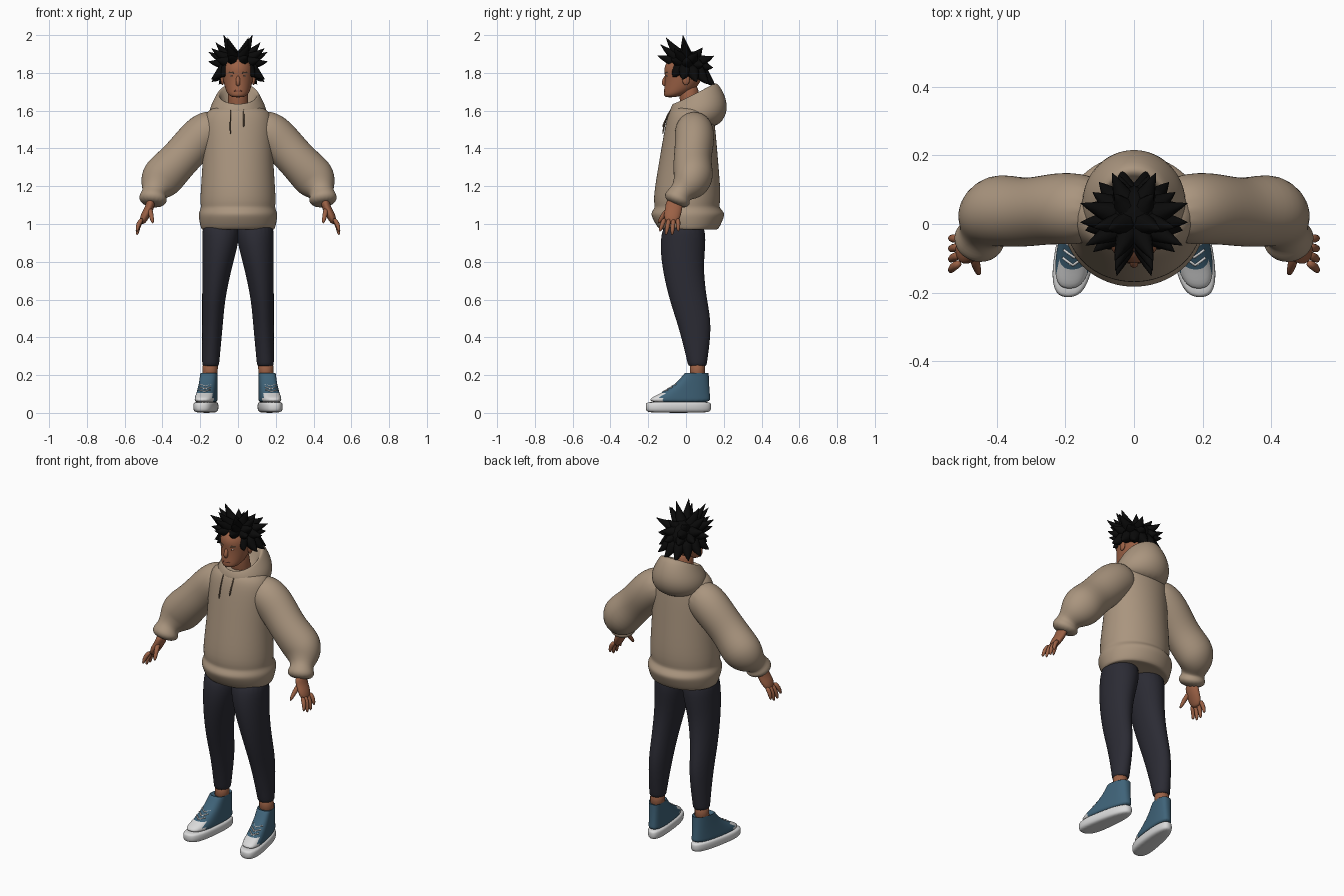
import bpy
import bmesh
import math
import random
from mathutils import Vector, Matrix

random.seed(4)
cube = bpy.data.objects.get("Cube")
if cube:
    bpy.data.objects.remove(cube, do_unlink=True)


def material(name, red, green, blue):
    mat = bpy.data.materials.new(name)
    mat.use_nodes = True
    color = (red, green, blue, 1)
    mat.diffuse_color = color
    mat.node_tree.nodes["Principled BSDF"].inputs["Base Color"].default_value = color
    return mat


TAN = material("tan fabric", .4, .3, .21)
CORD = material("cord brown", .16, .11, .07)
NAVY = material("dark navy", .024, .024, .034)
SKIN = material("skin", .33, .12, .06)
LIP = material("lip", .24, .08, .05)
HAIR = material("black hair", .003, .003, .003)
BLUE = material("canvas blue", .05, .125, .19)
WHITE = material("white rubber", .7, .7, .7)


def finish(name, bm, materials, smooth_levels=0, pair=False):
    """Turn a bmesh into one object, or into a mirrored left and right pair."""
    bmesh.ops.recalc_face_normals(bm, faces=bm.faces)
    for prefix in (("left_", "right_") if pair else ("",)):
        if prefix == "right_":
            bmesh.ops.scale(bm, vec=(-1, 1, 1), verts=bm.verts)
            bmesh.ops.reverse_faces(bm, faces=bm.faces)
        mesh = bpy.data.meshes.new(prefix + name)
        bm.to_mesh(mesh)
        for mat in materials:
            mesh.materials.append(mat)
        for polygon in mesh.polygons:
            polygon.use_smooth = True
        part = bpy.data.objects.new(prefix + name, mesh)
        bpy.context.collection.objects.link(part)
        if smooth_levels:
            modifier = part.modifiers.new("smooth", "SUBSURF")
            modifier.levels = modifier.render_levels = smooth_levels
    bm.free()


def bridge(bm, rings):
    """Bridge a list of point rings and cap both ends."""
    rows = [[bm.verts.new(point) for point in ring] for ring in rings]
    for lower, upper in zip(rows, rows[1:]):
        for i in range(len(lower)):
            bm.faces.new((lower[i - 1], lower[i], upper[i], upper[i - 1]))
    bm.faces.new(rows[0])
    bm.faces.new(rows[-1])


def oval(half_width, front, back, front_z, back_z=None, center_x=0, segments=24):
    """Level or tilted oval running from y = front to y = back."""
    back_z = front_z if back_z is None else back_z
    points = []
    for i in range(segments):
        angle = math.tau * i / segments
        blend = (1 - math.cos(angle)) / 2
        points.append(Vector((center_x + half_width * math.sin(angle),
                              front + (back - front) * blend,
                              front_z + (back_z - front_z) * blend)))
    return points


def shoe_outline(half_width, front, back, z, segments=24):
    """Blunt oval, wider at the toe and splayed outward."""
    points = []
    for i in range(segments):
        angle = math.tau * i / segments
        c, s = (math.copysign(abs(v) ** .75, v) for v in (math.cos(angle), math.sin(angle)))
        y = (front + back) / 2 - c * (back - front) / 2
        points.append(Vector((lace_center(y) + half_width * s * (1 + .15 * c), y, z)))
    return points


def lace_center(y):
    return .16 - .15 * y


def loft(name, mat, rows, pair=False):
    bm = bmesh.new()
    bridge(bm, [oval(*row) for row in rows])
    finish(name, bm, [mat], 2, pair)


def add_tube(bm, path, radii, across=(0, 1, 0), wide=1, segments=12):
    """Tube along a path, widened along the across direction."""
    points = [Vector(point) for point in path]
    last = len(points) - 1
    rings = []
    for i, point in enumerate(points):
        tangent = (points[min(i + 1, last)] - points[max(i - 1, 0)]).normalized()
        side = Vector(across)
        side = (side - tangent * side.dot(tangent)).normalized()
        other = tangent.cross(side)
        angles = [math.tau * k / segments for k in range(segments)]
        rings.append([point + (side * wide * math.cos(a) + other * math.sin(a)) * radii[i]
                      for a in angles])
    bridge(bm, rings)


def tube(name, mat, path, radii, pair=False, smooth_levels=2, **options):
    bm = bmesh.new()
    add_tube(bm, path, radii, **options)
    finish(name, bm, [mat], smooth_levels, pair)


def ball(name, mat, position, size, pair=False):
    bm = bmesh.new()
    shape = Matrix.Translation(position) @ Matrix.Diagonal((*size, 1))
    bmesh.ops.create_uvsphere(bm, u_segments=16, v_segments=10, radius=1, matrix=shape)
    finish(name, bm, [mat], pair=pair)


# Hoodie: body with ribbed hem, folded hood, sleeves with gathered cuffs, cords
loft("hoodie_body", TAN, [
    (.18, -.12, .15, .98), (.195, -.14, .17, .96), (.21, -.18, .2, 1.03), (.21, -.19, .21, 1.06),
    (.195, -.16, .17, 1.09), (.205, -.18, .19, 1.12), (.185, -.14, .17, 1.35),
    (.19, -.11, .155, 1.53), (.17, -.09, .14, 1.6), (.1, -.06, .1, 1.63)])
loft("hood", TAN, [
    (.13, -.07, .13, 1.57, 1.5), (.155, -.09, .2, 1.59, 1.54), (.15, -.08, .23, 1.62, 1.63),
    (.11, -.07, .18, 1.64, 1.74), (.1, -.06, .14, 1.63, 1.76), (.07, -.04, .1, 1.58, 1.62)])
tube("sleeve", TAN,
     [(.08, .04, 1.53), (.17, .045, 1.49), (.24, .045, 1.42), (.32, .03, 1.33), (.4, .045, 1.25),
      (.43, .01, 1.2), (.445, -.03, 1.165), (.45, -.045, 1.135), (.455, -.06, 1.1)],
     [.09, .115, .11, .105, .12, .1, .055, .085, .055], pair=True, segments=16, wide=.95)
for side, x, low in (("left", .03, 1.51), ("right", -.04, 1.47)):
    tube(side + "_cord", CORD, [(x, -.08, 1.61), (x, -.11, 1.55), (x, -.125, low)],
         [.004, .004, .006], segments=6)

# Trousers: the outer seam hangs nearly straight while the leg narrows
loft("trouser_leg", NAVY, [
    (width, front, back, z, z, .19 - width) for width, front, back, z in (
        (.1, -.11, .09, 1.03), (.1, -.14, .11, .92), (.08, -.13, .09, .78), (.06, -.09, .11, .6),
        (.055, -.04, .14, .46), (.045, .01, .11, .26), (.045, .01, .11, .245))], pair=True)
tube("ankle", SKIN, [(.15, .06, .15), (.145, .06, .3)], [.04, .04], pair=True, smooth_levels=0)

# High-top shoes: rubber sole, canvas upper with a white toe cap, crossed laces
bm = bmesh.new()
bridge(bm, [shoe_outline(.058 - inset, inset - .215, .135 - inset, z)
            for inset, z in ((.02, 0), (0, .01), (0, .05), (.01, .06))])
finish("shoe_sole", bm, [WHITE], 2, True)
bm = bmesh.new()
bridge(bm, [shoe_outline(.043 - .05 * front, front, .12 - .05 * front, z) for front, z in (
    (-.2, .05), (-.19, .08), (-.14, .1), (-.05, .155), (-.01, .21), (0, .215), (.01, .2))])
for face in bm.faces:
    face.material_index = int(face.calc_center_median().y < -.13)
finish("shoe_upper", bm, [BLUE, WHITE], 2, True)
bm = bmesh.new()
for step in range(5):
    y = -.12 + .023 * step
    z = .185 + .6 * y
    for turn in (1, -1):
        middle = Vector((lace_center(y), y, z))
        start = middle + Vector((-.03 * turn, .015, -.006))
        end = middle + Vector((.03 * turn, .022, .01))
        add_tube(bm, [start, middle, end], [.004] * 3, segments=6)
finish("shoe_laces", bm, [WHITE], pair=True)

# Hands: flat palm, four bent fingers and a thumb
tube("palm", SKIN, [(.458, -.06, 1.13), (.47, -.065, 1.08), (.495, -.075, 1.04), (.51, -.08, 1)],
     [.026, .024, .025, .015], wide=1.9, pair=True)
bm = bmesh.new()
for i in range(4):
    knuckle = Vector((.505, .023 * i - .112, 1.03))
    tip = Vector((.535, .033 * i - .14, .935 + .01 * (i - 1.5) ** 2))
    bend = knuckle.lerp(tip, .5) + Vector((.01, 0, .005))
    add_tube(bm, [knuckle, bend, tip], [.014, .014, .008], segments=8)
add_tube(bm, [(.47, -.08, 1.09), (.46, -.12, 1.05), (.45, -.15, 1)], [.016, .015, .008], segments=8)
finish("fingers", bm, [SKIN], 1, True)

# Head and face
tube("neck", SKIN, [(0, .04, 1.57), (0, .02, 1.65), (0, .01, 1.75)], [.06, .055, .055])
loft("head", SKIN, [
    (.03, -.11, -.06, 1.67), (.055, -.12, 0, 1.685), (.07, -.115, .06, 1.72),
    (.083, -.11, .09, 1.78), (.085, -.12, .1, 1.82), (.07, -.1, .09, 1.87), (.03, -.04, .03, 1.9)])
tube("nose", SKIN, [(0, -.1, 1.79), (0, -.122, 1.75), (0, -.11, 1.73)], [.008, .014, .01])
ball("lips", LIP, (0, -.11, 1.705), (.024, .007, .006))
ball("ear", SKIN, (.082, 0, 1.765), (.01, .02, .03), pair=True)
ball("eye", WHITE, (.03, -.098, 1.783), (.012, .007, .004), pair=True)
ball("iris", HAIR, (.03, -.102, 1.783), (.005, .004, .004), pair=True)
tube("brow", CORD, [(.014, -.11, 1.799), (.034, -.106, 1.803), (.054, -.094, 1.8)],
     [.003, .004, .003], pair=True, segments=8)

# Hair: scalp cap and rows of curved spikes fanning from the front to the back
ball("hair_cap", HAIR, (0, .012, 1.837), (.092, .1, .078))
bm = bmesh.new()
core = Vector((0, .01, 1.81))
for height, reach, count in ((2.04, .08, 1), (2, .12, 3), (1.96, .155, 4), (1.9, .155, 5), (1.8, .135, 6)):
    for k in range(count):
        turn = (k + .5) / count
        radius = reach * random.uniform(.9, 1.1)
        middle_y = .02 - .15 * (height - 1.8)
        tip = Vector((radius * math.sin(math.pi * turn),
                      middle_y - radius * math.cos(math.pi * turn), height - .08 * turn))
        outward = (tip - core).normalized()
        root = core + (outward + Vector((0, 0, .45))).normalized() * .07
        bend = root.lerp(tip, .5) + outward * .01 - Vector((0, 0, .012))
        stations = [i / 4 for i in range(5)]
        path = [root.lerp(bend, t).lerp(bend.lerp(tip, t), t) for t in stations]
        add_tube(bm, path, [.038 * (1 - t ** 1.1) + .001 for t in stations],
                 across=outward.cross((0, 1, .3)), segments=8)
finish("hair_spikes", bm, [HAIR], pair=True)
